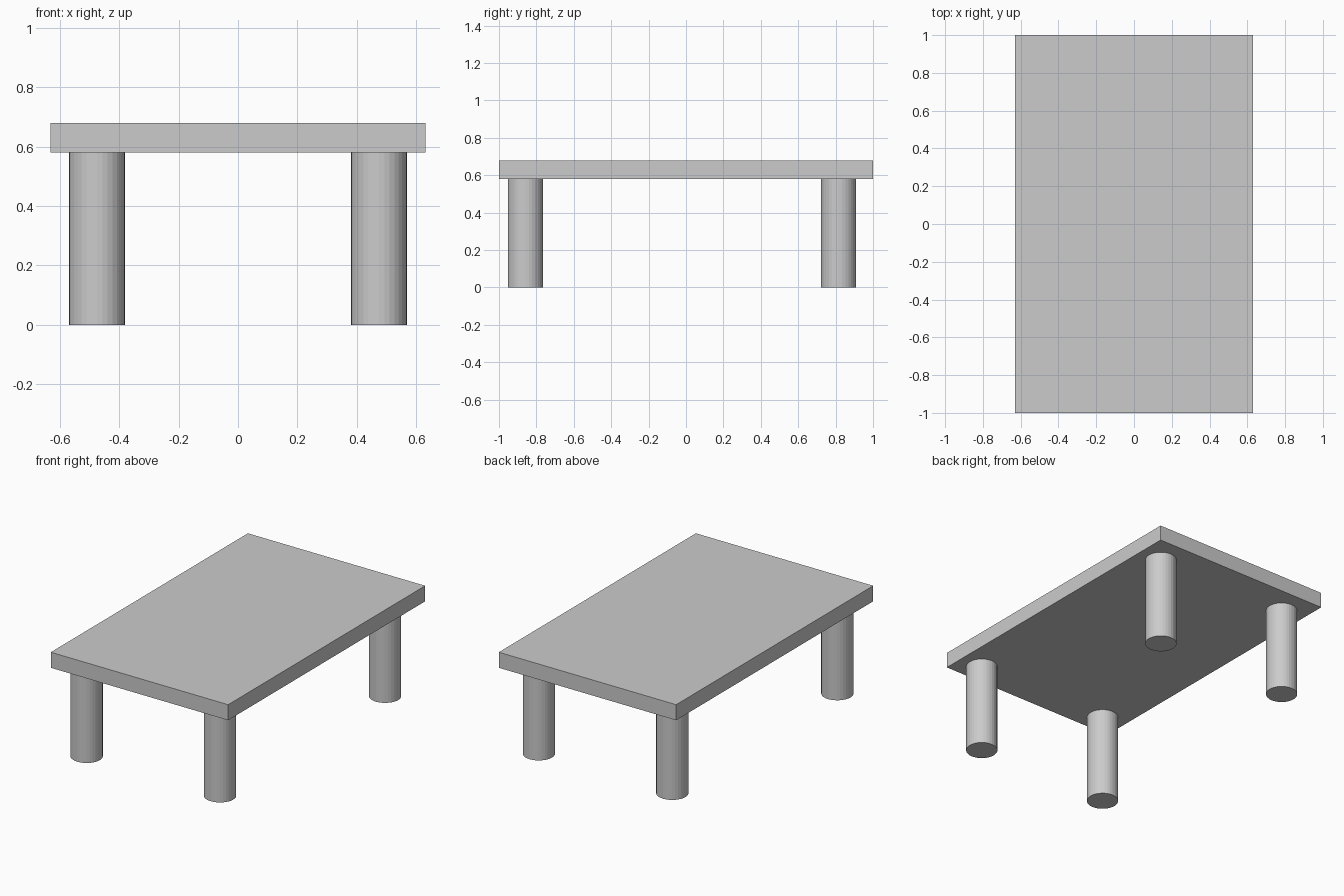
import bpy

cube = bpy.data.objects.get("Cube")
if cube:
    bpy.data.objects.remove(cube, do_unlink=True)

# One plain grey for the whole table
GREY = (0.6, 0.6, 0.6, 1.0)
grey = bpy.data.materials.new("light_grey")
grey.use_nodes = True
grey.diffuse_color = GREY
grey.node_tree.nodes["Principled BSDF"].inputs["Base Color"].default_value = GREY

TOP_Z, UNDER_Z = 0.68, 0.58
WIDTH, LENGTH = 1.26, 2.0
LEG_RADIUS, LEG_X = 0.094, 0.474


def finish(name):
    obj = bpy.context.object
    obj.name = obj.data.name = name
    obj.data.materials.append(grey)
    bpy.ops.object.transform_apply(location=False, rotation=False, scale=True)


# Flat slab top
bpy.ops.mesh.primitive_cube_add(size=1, location=(0, 0, (TOP_Z + UNDER_Z) / 2))
bpy.context.object.scale = (WIDTH, LENGTH, TOP_Z - UNDER_Z)
finish("table_top")

# Four round legs, the back pair set in slightly further
for end, y in (("front", -0.859), ("back", 0.816)):
    for side, sign in (("left", 1), ("right", -1)):
        bpy.ops.mesh.primitive_cylinder_add(
            vertices=32, radius=LEG_RADIUS, depth=UNDER_Z,
            location=(sign * LEG_X, y, UNDER_Z / 2))
        finish(f"{end}_{side}_leg")
